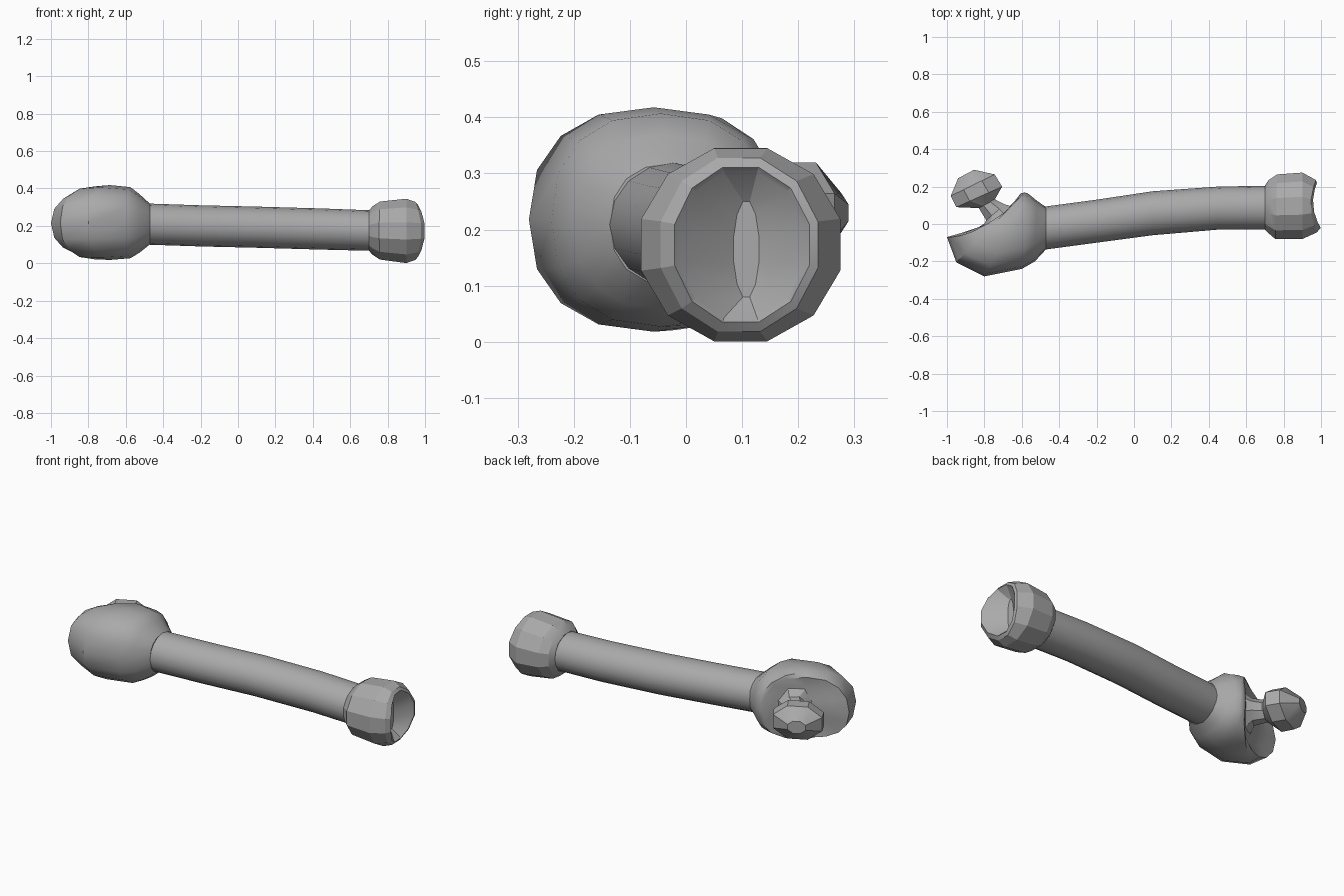
import bpy, bmesh
from math import sin, cos, pi, radians
from mathutils import Vector

cube = bpy.data.objects.get("Cube")
if cube:
    bpy.data.objects.remove(cube, do_unlink=True)

grey = bpy.data.materials.new("plain grey")
grey.use_nodes = True
COLOUR = (0.4, 0.4, 0.4, 1)
grey.diffuse_color = COLOUR
grey.node_tree.nodes["Principled BSDF"].inputs["Base Color"].default_value = COLOUR


def ring(bm, section, sides, phase, power):
    """Upright oval between two plan points; bow shifts its top and bottom along the axis."""
    ax, ay, bx, by, zc, rz, bow = section
    a, b = Vector((ax, ay, 0)), Vector((bx, by, 0))
    mid, half = (a + b) / 2, (b - a) / 2
    axis = Vector((half.y, -half.x, 0)).normalized()
    grow = 1 / cos(pi / sides) if phase else 1
    verts = []
    for i in range(sides):
        t = 2 * pi * (i + phase) / sides
        c, s = cos(t) * grow, sin(t) * grow
        c = abs(c) ** power * (1 if c > 0 else -1)
        s = abs(s) ** power * (1 if s > 0 else -1)
        verts.append(bm.verts.new(mid + half * c + axis * bow * s * s + Vector((0, 0, zc + rz * s))))
    return verts


def loft(name, sections, sides, phase=0.0, power=1.0, angle=30):
    bm = bmesh.new()
    rings = [ring(bm, s, sides, phase, power) for s in sections]
    for r, q in zip(rings, rings[1:]):
        for i in range(sides):
            j = (i + 1) % sides
            bm.faces.new((r[i], r[j], q[j], q[i]))
    bm.faces.new(rings[0])
    bm.faces.new(rings[-1])
    bmesh.ops.recalc_face_normals(bm, faces=bm.faces)
    mesh = bpy.data.meshes.new(name)
    bm.to_mesh(mesh)
    bm.free()
    mesh.materials.append(grey)
    obj = bpy.data.objects.new(name, mesh)
    bpy.context.collection.objects.link(obj)
    bpy.ops.object.select_all(action='DESELECT')
    obj.select_set(True)
    bpy.context.view_layer.objects.active = obj
    bpy.ops.object.shade_smooth_by_angle(angle=radians(angle))
    return obj


# Each section: front x, y, back x, y, centre z, half height, bow
# Gently curved shaft
loft("shaft", [
    (-.50, -.14, -.50, .09, .21, .11, 0),
    (-.20, -.10, -.20, .13, .20, .11, 0),
    (.10, -.06, .10, .175, .193, .11, 0),
    (.45, -.03, .45, .20, .183, .11, 0),
    (.74, -.03, .74, .205, .174, .108, 0)], 16)

# Large end: swells from the shaft, then turns into a shallow saddle-rimmed cup
loft("large_end", [
    (-.47, -.135, -.47, .09, .21, .108, 0),
    (-.53, -.20, -.52, .125, .213, .155, 0),
    (-.60, -.24, -.55, .15, .217, .19, 0),
    (-.80, -.28, -.57, .165, .218, .2, 0),
    (-.95, -.205, -.585, .168, .216, .195, 0),
    (-1.0, -.07, -.605, .165, .214, .175, .05),
    (-.93, -.05, -.64, .12, .214, .12, .04),
    (-.84, -.02, -.69, .07, .214, .06, .01)], 16, power=.85, angle=35)

# Neck rising from the cup
loft("neck", [
    (-.82, -.04, -.64, .09, .22, .1, 0),
    (-.79, .02, -.69, .105, .222, .065, 0),
    (-.83, .085, -.74, .13, .224, .055, 0),
    (-.86, .13, -.76, .18, .225, .05, 0)], 8, phase=.5)

# Faceted knob on the neck
loft("knob", [
    (-.83, .085, -.745, .13, .225, .055, 0),
    (-.95, .09, -.705, .20, .225, .095, 0),
    (-.98, .15, -.745, .265, .225, .095, 0),
    (-.94, .245, -.855, .29, .23, .035, 0)], 8, phase=.5)

# Small end: faceted collar with a rim folding into a narrow groove
loft("small_end", [
    (.70, -.03, .70, .205, .175, .108, 0),
    (.72, -.05, .72, .235, .175, .13, 0),
    (.755, -.08, .765, .265, .175, .155, 0),
    (.90, -.08, .90, .275, .173, .172, 0),
    (.98, -.045, .975, .235, .173, .155, -.03),
    (1.0, -.02, .98, .22, .173, .138, -.03),
    (.99, -.01, .97, .21, .173, .13, -.03),
    (.91, .085, .91, .13, .165, .085, 0)], 12, phase=.5, angle=20)
